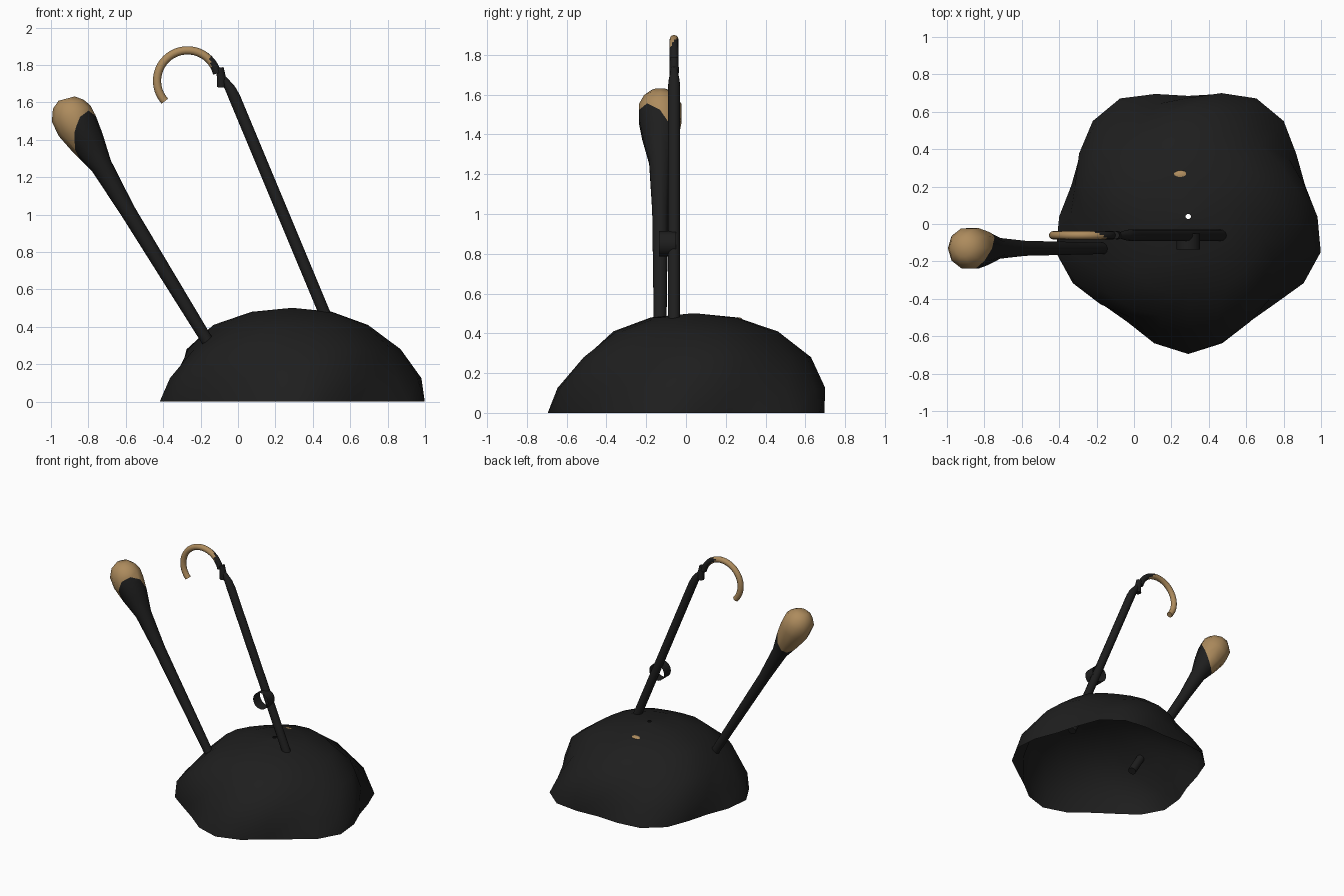
import bpy, bmesh, math
from mathutils import Vector

if "Cube" in bpy.data.objects:
    bpy.data.objects.remove(bpy.data.objects["Cube"])


def material(name, colour):
    m = bpy.data.materials.new(name)
    m.diffuse_color = (*colour, 1)
    m.use_nodes = True
    m.node_tree.nodes["Principled BSDF"].inputs["Base Color"].default_value = m.diffuse_color
    return m


BLACK = material("black", (0.013, 0.013, 0.013))
TAN = material("tan wood", (0.42, 0.26, 0.11))


def finish(bm, name, mats, angle=50):
    me = bpy.data.meshes.new(name)
    bm.to_mesh(me)
    bm.free()
    ob = bpy.data.objects.new(name, me)
    bpy.context.collection.objects.link(ob)
    for m in mats:
        me.materials.append(m)
    bpy.ops.object.select_all(action='DESELECT')
    ob.select_set(True)
    bpy.context.view_layer.objects.active = ob
    bpy.ops.object.shade_smooth_by_angle(angle=math.radians(angle))
    return ob


def tube(path, y, sides=12):
    """Tube through (x, z, radius) points lying in the plane of the given y."""
    bm = bmesh.new()
    rings = []
    side = Vector((0, 1, 0))
    for i, (x, z, r) in enumerate(path):
        a, b = path[max(i - 1, 0)], path[min(i + 1, len(path) - 1)]
        t = Vector((b[0] - a[0], 0, b[1] - a[1])).normalized()
        n = t.cross(side)
        c = Vector((x, y, z))
        rings.append([bm.verts.new(c + r * (math.cos(k * math.tau / sides) * n
                                            + math.sin(k * math.tau / sides) * side))
                      for k in range(sides)])
    for p, q in zip(rings, rings[1:]):
        for k in range(sides):
            j = (k + 1) % sides
            bm.faces.new((p[k], p[j], q[j], q[k]))
    bm.faces.new(rings[0])
    bm.faces.new(rings[-1])
    bmesh.ops.recalc_face_normals(bm, faces=bm.faces)
    return bm


# canopy: open five-lobed dome, lobes twisting and fading towards the small top hole
CX, CY, SEG = 0.29, 0.04, 24
RINGS = [  # radius scale, height, lobe depth, twist in degrees
    (1.0, 0.0, 0.045, 0), (0.955, 0.125, 0.042, 10), (0.815, 0.28, 0.03, 30),
    (0.59, 0.41, 0.02, 45), (0.305, 0.48, 0.01, 60), (0.02, 0.5, 0.0, 60)]
bm = bmesh.new()
rings = []
for scale, z, depth, twist in RINGS:
    ring = []
    for k in range(SEG):
        a = k * math.tau / SEG
        lobe = math.cos(5 * (a + math.pi / 2 - math.radians(twist)))
        r = scale * (0.735 - 0.045 + (0.045 - depth) * 0.4 + depth * lobe)
        ring.append(bm.verts.new((CX + r * math.cos(a), CY + r * math.sin(a), z)))
    rings.append(ring)
for p, q in zip(rings, rings[1:]):
    for k in range(SEG):
        j = (k + 1) % SEG
        bm.faces.new((p[k], p[j], q[j], q[k]))
finish(bm, "canopy", [BLACK])

# small wooden stud just showing through the back of the canopy
bm = bmesh.new()
bmesh.ops.create_uvsphere(bm, u_segments=12, v_segments=6, radius=1)
for v in bm.verts:
    v.co = Vector((0.25 + 0.045 * v.co.x, 0.26 + 0.028 * v.co.y, 0.463 + 0.018 * v.co.z))
finish(bm, "stud", [TAN])

# shaft of the hooked handle, with a narrowed neck
finish(tube([(0.545, 0.275, 0.031), (-0.02, 1.63, 0.031), (-0.04, 1.67, 0.028),
             (-0.085, 1.74, 0.014)], -0.06), "shaft", [BLACK])

# collar between shaft and hook
finish(tube([(-0.09, 1.68, 0.023), (-0.088, 1.73, 0.024), (-0.098, 1.785, 0.021)],
            -0.06, 8), "collar", [BLACK])

# hook: tan arc with a dark start that runs further along the back
arc = []
for i in range(27):
    a = math.radians(14 + i * 208 / 26)
    arc.append((-0.27 + 0.163 * math.cos(a), 1.715 + 0.163 * math.sin(a), 0.022))
bm = tube(arc, -0.06, 12)
for f in bm.faces:
    c = f.calc_center_median()
    a = math.degrees(math.atan2(c.z - 1.715, c.x + 0.27))
    outward = (math.hypot(c.z - 1.715, c.x + 0.27) - 0.163) / 0.022
    back = (c.y + 0.06) / 0.022
    f.material_index = 0 if 0 < a < 40 + 15 * outward + 35 * max(back, 0) else 1
finish(bm, "hook", [BLACK, TAN])

# thin open band around the shaft
bm = bmesh.new()
front, back = [[bm.verts.new((0.29 + 0.064 * math.cos(k * math.tau / 24), y,
                              0.85 + 0.064 * math.sin(k * math.tau / 24)))
                for k in range(24)] for y in (-0.135, -0.05)]
for k in range(24):
    j = (k + 1) % 24
    bm.faces.new((front[k], back[k], back[j], front[j]))
finish(bm, "band", [BLACK])

# club-headed handle: black stem, head cut diagonally into black and tan
bm = tube([(-0.09, 0.2, 0.031), (-0.17, 0.335, 0.032), (-0.59, 1.02, 0.042),
           (-0.73, 1.26, 0.058), (-0.805, 1.385, 0.094), (-0.86, 1.475, 0.113),
           (-0.892, 1.54, 0.112), (-0.908, 1.59, 0.085), (-0.916, 1.62, 0.045)], -0.13, 10)
point, normal = Vector((-0.83, -0.13, 1.34)), Vector((1, -0.8, -0.39)).normalized()
bmesh.ops.bisect_plane(bm, geom=bm.verts[:] + bm.edges[:] + bm.faces[:],
                       plane_co=point, plane_no=normal)
for f in bm.faces:
    c = f.calc_center_median()
    f.material_index = 1 if (c - point).dot(normal) < 0 and c.z > 1.2 else 0
finish(bm, "club_handle", [BLACK, TAN])
